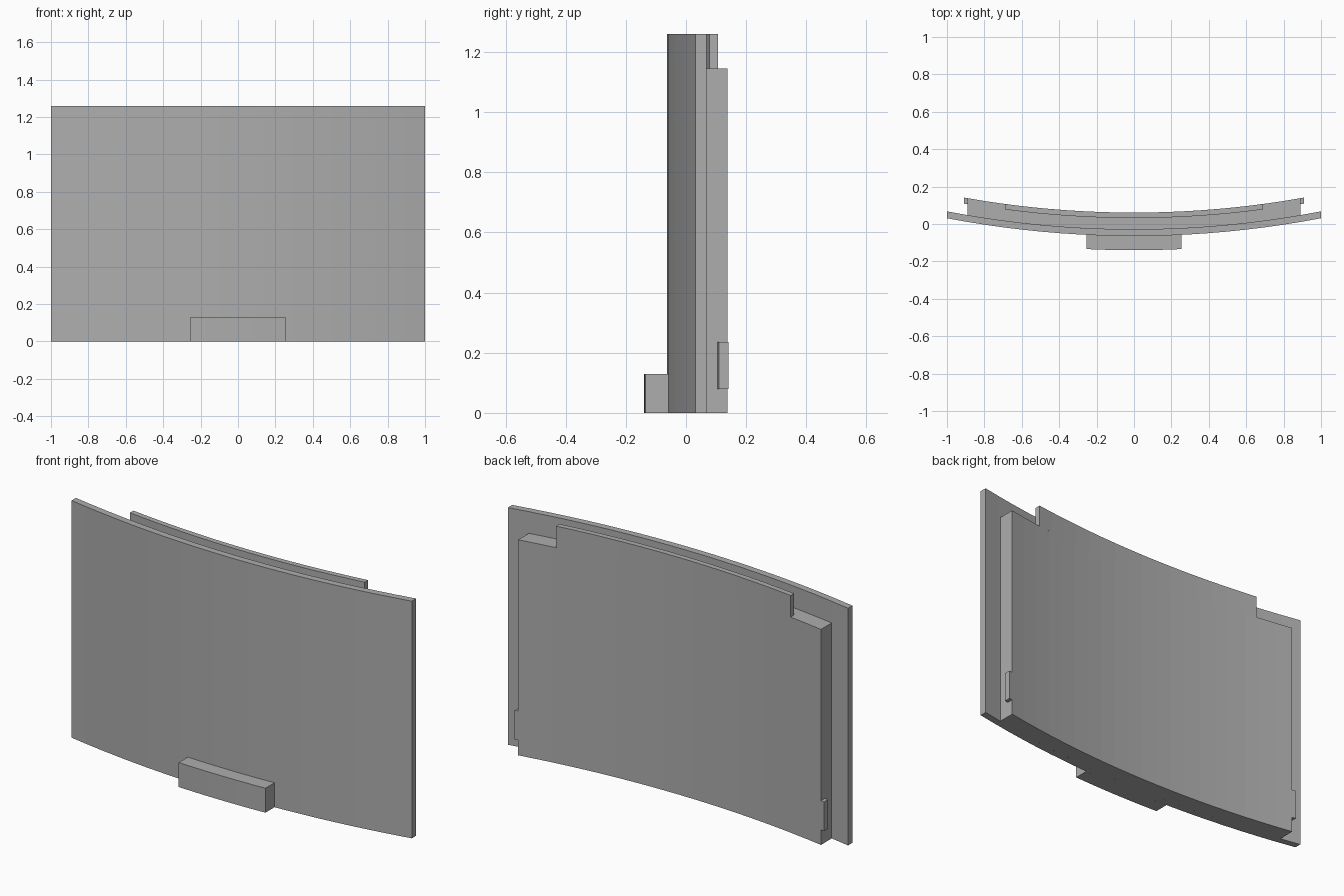
import bpy
import bmesh
from math import sqrt

cube = bpy.data.objects.get("Cube")
if cube:
    bpy.data.objects.remove(cube, do_unlink=True)

GREY = (0.42, 0.42, 0.42, 1)
grey = bpy.data.materials.new("plain grey")
grey.use_nodes = True
grey.diffuse_color = GREY
grey.node_tree.nodes["Principled BSDF"].inputs["Base Color"].default_value = GREY

CENTRE_Y = 5.25  # shared axis of all the curved layers


def arc_y(x, y_mid):
    """Depth at x of the arc that crosses the middle at y_mid."""
    return CENTRE_Y - sqrt((CENTRE_Y - y_mid) ** 2 - x * x)


def curved_slab(name, x0, x1, front, back, z0, z1, steps):
    """Solid between two concentric arcs, extruded upward."""
    xs = [x0 + (x1 - x0) * i / steps for i in range(steps + 1)]
    bm = bmesh.new()
    rows = [[bm.verts.new((x, arc_y(x, y), z)) for x in xs]
            for y, z in ((front, z0), (back, z0), (back, z1), (front, z1))]
    for a, b in zip(rows, rows[1:] + rows[:1]):
        for i in range(steps):
            bm.faces.new((a[i], a[i + 1], b[i + 1], b[i]))
    for end in (0, -1):
        bm.faces.new([row[end] for row in rows])
    bmesh.ops.recalc_face_normals(bm, faces=bm.faces)
    mesh = bpy.data.meshes.new(name)
    bm.to_mesh(mesh)
    bm.free()
    mesh.materials.append(grey)
    obj = bpy.data.objects.new(name, mesh)
    bpy.context.collection.objects.link(obj)
    return obj


# Wide front panel and the thicker body behind it
curved_slab("front_panel", -1, 1, -0.064, -0.028, 0, 1.26, 20)
curved_slab("rear_body", -0.89, 0.89, -0.028, 0.061, 0, 1.145, 20)

# Thin lip rising from the back edge of the body
curved_slab("top_lip", -0.69, 0.69, 0.032, 0.061, 1.145, 1.26, 16)

# Finger ledge at the bottom of the front
curved_slab("front_ledge", -0.255, 0.255, -0.14, -0.064, 0, 0.13, 6)

# Small catches on both sides of the body
for side, sign in (("left", 1), ("right", -1)):
    curved_slab(side + "_catch", sign * 0.89, sign * 0.91,
                0.029, 0.061, 0.08, 0.235, 1)
